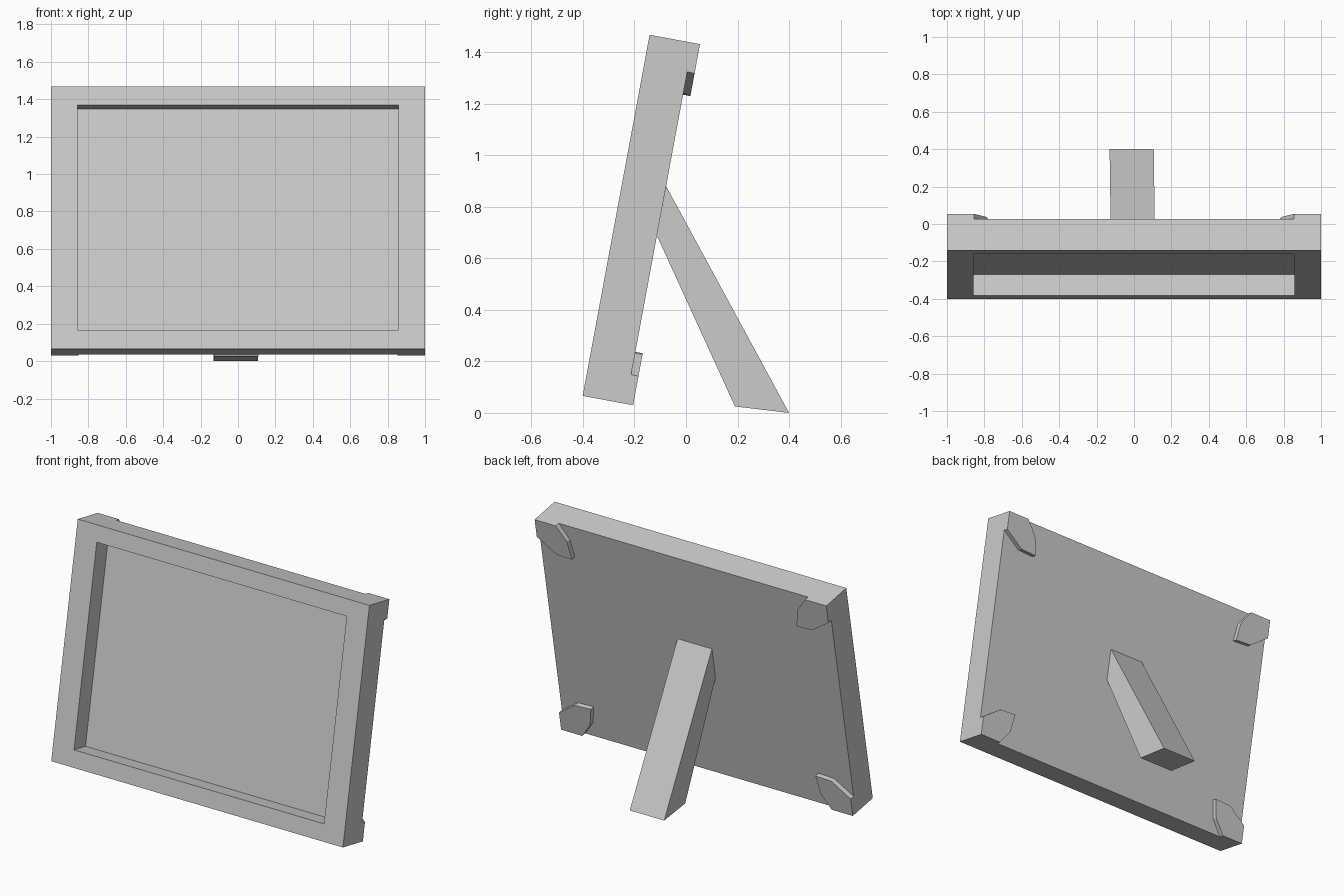
import bpy, bmesh, math
from mathutils import Matrix

if "Cube" in bpy.data.objects:
    bpy.data.objects.remove(bpy.data.objects["Cube"])

# Leaning frame space: x across, y depth from the front face, z up the frame
LEAN = Matrix.Translation((0, -0.401, 0.066)) @ Matrix.Rotation(math.radians(-10.5), 4, 'X')
W, H, DEPTH, CLIP = 1.0, 1.425, 0.17, 0.029


def make_object(name, bm, matrix=None):
    bmesh.ops.recalc_face_normals(bm, faces=bm.faces)
    mesh = bpy.data.meshes.new(name)
    bm.to_mesh(mesh)
    bm.free()
    if matrix:
        mesh.transform(matrix)
    obj = bpy.data.objects.new(name, mesh)
    bpy.context.collection.objects.link(obj)
    return obj


def skin(name, rings, matrix=None):
    """Join successive closed rings with quads and cap both ends."""
    bm = bmesh.new()
    loops = [[bm.verts.new(p) for p in ring] for ring in rings]
    n = len(loops[0])
    for a, b in zip(loops, loops[1:]):
        for i in range(n):
            j = (i + 1) % n
            bm.faces.new((a[i], a[j], b[j], b[i]))
    bm.faces.new(loops[0])
    bm.faces.new(loops[-1])
    return make_object(name, bm, matrix)


def rect(half_width, z0, z1, y):
    return [(-half_width, y, z0), (half_width, y, z0), (half_width, y, z1), (-half_width, y, z1)]


# Frame with recessed picture panel
skin("picture_frame", [
    rect(W, 0, H, DEPTH),
    rect(W, 0, H, 0),
    rect(0.857, 0.103, 1.325, 0),
    rect(0.857, 0.103, 1.325, 0.115),
], LEAN)

# Raised corner pieces on the back
outline = [(0, 0), (0.145, 0), (0.21, 0.09), (0.23, 0.205), (0.12, 0.2), (0, 0.115)]
for side, sx in (("left", -1), ("right", 1)):
    for level in ("bottom", "top"):
        rings = [[(sx * (W - u), y, v if level == "bottom" else H - v) for u, v in outline]
                 for y in (DEPTH - 0.004, DEPTH + CLIP)]
        skin(f"{level}_{side}_corner", rings, LEAN)

# Rear support leg, very slightly skewed sideways
profile = [(-0.077, 0.88), (0.40, 0.0), (0.19, 0.025), (-0.113, 0.688)]
skin("support_leg", [
    [(-0.0125 + (0.4 - y) * 0.014 + dx, y, z) for y, z in profile]
    for dx in (-0.118, 0.118)
])
